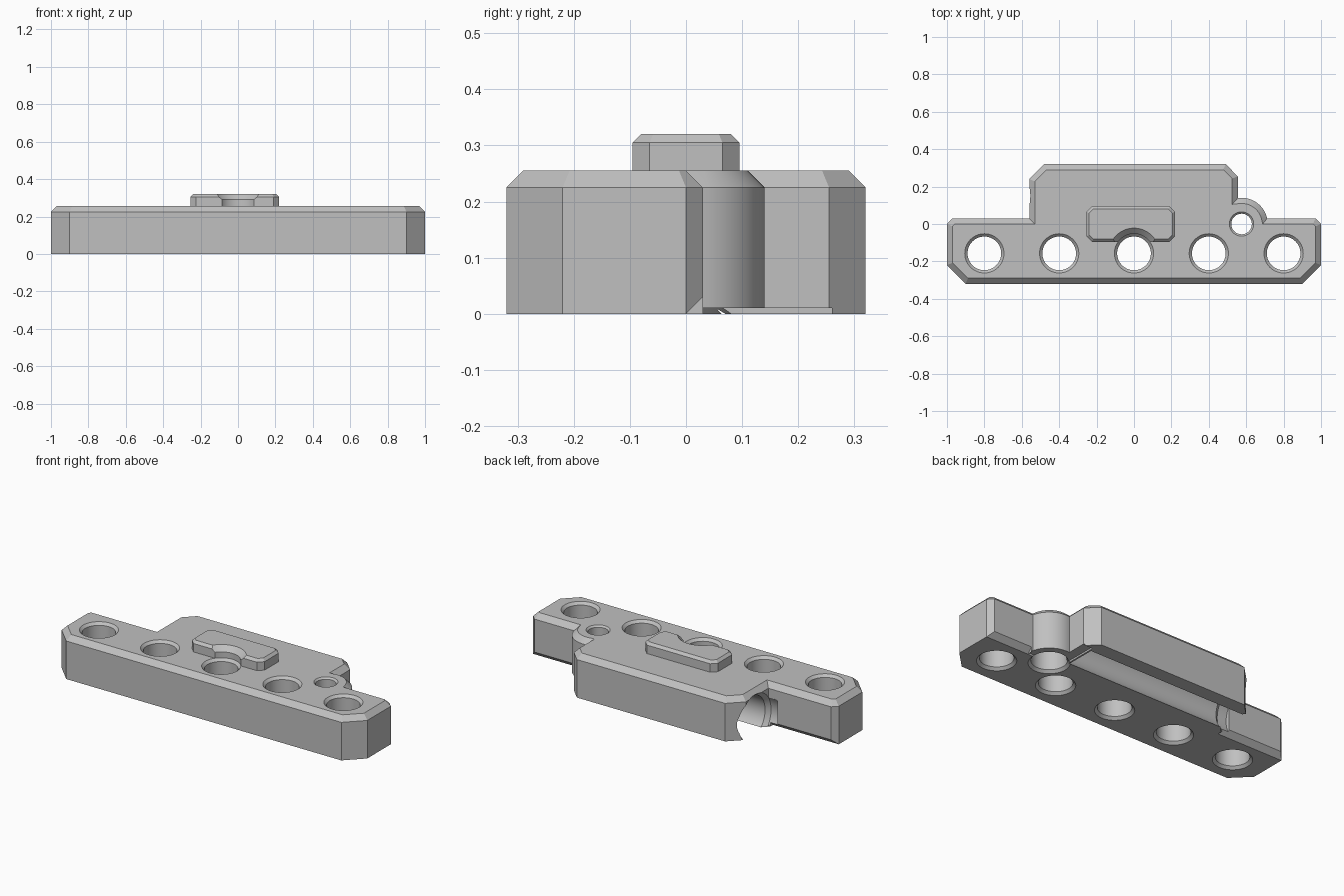
import bpy, bmesh, math
from mathutils import Matrix, Vector

if "Cube" in bpy.data.objects:
    bpy.data.objects.remove(bpy.data.objects["Cube"])

grey = bpy.data.materials.new("light_grey")
grey.diffuse_color = (0.53, 0.53, 0.53, 1)
grey.use_nodes = True
grey.node_tree.nodes["Principled BSDF"].inputs["Base Color"].default_value = grey.diffuse_color


def make(name, bm):
    bmesh.ops.recalc_face_normals(bm, faces=bm.faces)
    me = bpy.data.meshes.new(name)
    bm.to_mesh(me)
    bm.free()
    ob = bpy.data.objects.new(name, me)
    bpy.context.collection.objects.link(ob)
    me.materials.append(grey)
    return ob


def inset(pts, d):
    """Mitred inward offset of a counter-clockwise outline."""
    out = []
    for i, p in enumerate(pts):
        a = (p - pts[i - 1]).normalized()
        b = (pts[(i + 1) % len(pts)] - p).normalized()
        na, nb = Vector((-a.y, a.x)), Vector((-b.y, b.x))
        out.append(p + (na + nb) * d / (1 + na.dot(nb)))
    return out


def chamfered_plate(name, outline, z0, z1, c):
    pts = [Vector(p) for p in outline]
    bm = bmesh.new()
    rings = [[bm.verts.new((p.x, p.y, z)) for p in ps]
             for ps, z in ((pts, z0), (pts, z1 - c), (inset(pts, c), z1))]
    n = len(pts)
    for lo, hi in zip(rings, rings[1:]):
        for i in range(n):
            j = (i + 1) % n
            bm.faces.new((lo[i], lo[j], hi[j], hi[i]))
    bm.faces.new(rings[0][::-1])
    bm.faces.new(rings[-1])
    return make(name, bm)


def lathe(name, profile, loc, along_x=False, seg=64):
    """Solid of revolution from (radius, height) pairs."""
    bm = bmesh.new()
    rings = [[bm.verts.new((r * math.cos(2 * math.pi * i / seg),
                            r * math.sin(2 * math.pi * i / seg), h))
              for i in range(seg)] for r, h in profile]
    for lo, hi in zip(rings, rings[1:]):
        for i in range(seg):
            j = (i + 1) % seg
            bm.faces.new((lo[i], lo[j], hi[j], hi[i]))
    bm.faces.new(rings[0][::-1])
    bm.faces.new(rings[-1])
    m = Matrix.Translation(loc)
    if along_x:
        m = m @ Matrix.Rotation(math.pi / 2, 4, 'Y')
    bmesh.ops.transform(bm, matrix=m, verts=bm.verts)
    return make(name, bm)


def prism_x(name, yz, x0, x1):
    bm = bmesh.new()
    f = bm.faces.new([bm.verts.new((x0, y, z)) for y, z in yz])
    g = bmesh.ops.extrude_face_region(bm, geom=[f])["geom"]
    bmesh.ops.translate(bm, vec=(x1 - x0, 0, 0),
                        verts=[v for v in g if isinstance(v, bmesh.types.BMVert)])
    return make(name, bm)


def cut(ob, cutter):
    cutter.hide_render = True
    mod = ob.modifiers.new("cut", 'BOOLEAN')
    mod.operation, mod.solver, mod.object = 'DIFFERENCE', 'EXACT', cutter
    bpy.context.view_layer.objects.active = ob
    bpy.ops.object.modifier_apply(modifier=mod.name)
    bpy.data.objects.remove(cutter)


TOP = 0.255
BX, BR = 0.575, 0.14          # pin boss centre and radius

# main body: stepped outline with rounded boss beside the rear block
a0, a1 = math.asin(0.03 / BR), math.acos(-0.02 / BR)
boss = [(BX + BR * math.cos(a0 + (a1 - a0) * i / 20),
         BR * math.sin(a0 + (a1 - a0) * i / 20)) for i in range(21)]
outline = ([(-0.9, -0.32), (0.9, -0.32), (1, -0.22), (1, 0), (0.97, 0.03)] + boss +
           [(0.555, 0.255), (0.49, 0.32), (-0.48, 0.32), (-0.56, 0.24),
            (-0.56, 0.03), (-0.97, 0.03), (-1, 0), (-1, -0.22)])
body = chamfered_plate("body", outline, 0, TOP, 0.03)

# bottom chamfers on the rear edges of both wings
wedge = [(-0.02, -0.02), (0.05, -0.02), (0.05, 0.05)]
cut(body, prism_x("wing_chamfer", wedge, -1.1, -0.57))
cut(body, prism_x("wing_chamfer", wedge, 0.72, 1.1))

# shallow relief under the boss end
cut(body, prism_x("boss_relief", [(0.0, -0.02), (0.26, -0.02), (0.26, 0.01), (0.0, 0.01)],
                  0.5, 0.719))

# round channel along the underside of the rear block, flared at its open end
cut(body, lathe("channel", [(0.145, -0.62), (0.145, -0.56), (0.125, -0.535), (0.125, 0.49)],
                (0, 0.15, 0.09), True))

# five through holes, countersunk on both faces
for i in range(5):
    cut(body, lathe("hole", [(0.125, -0.02), (0.09, 0.015), (0.09, TOP - 0.015), (0.125, TOP + 0.02)],
                    (-0.8 + 0.4 * i, -0.157, 0)))

# stepped pin hole in the boss
cut(body, lathe("pin_hole", [(0.13, -0.02), (0.095, 0.015), (0.095, 0.17), (0.055, 0.17),
                             (0.055, TOP - 0.01), (0.085, TOP + 0.02)], (BX, 0, 0)))

# raised pad with a flared notch around the middle hole
x0, x1, y, c = -0.255, 0.22, 0.095, 0.03
pad = chamfered_plate("raised_pad", [(x0 + c, -y), (x1 - c, -y), (x1, -y + c), (x1, y - c),
                                     (x1 - c, y), (x0 + c, y), (x0, y - c), (x0, -y + c)],
                      TOP - 0.002, 0.32, 0.015)
cut(pad, lathe("notch", [(0.105, 0.2), (0.105, 0.29), (0.155, 0.34)], (0, -0.157, 0)))

for ob in (body, pad):
    bpy.ops.object.select_all(action='DESELECT')
    ob.select_set(True)
    bpy.context.view_layer.objects.active = ob
    bpy.ops.object.shade_smooth_by_angle(angle=math.radians(25))
